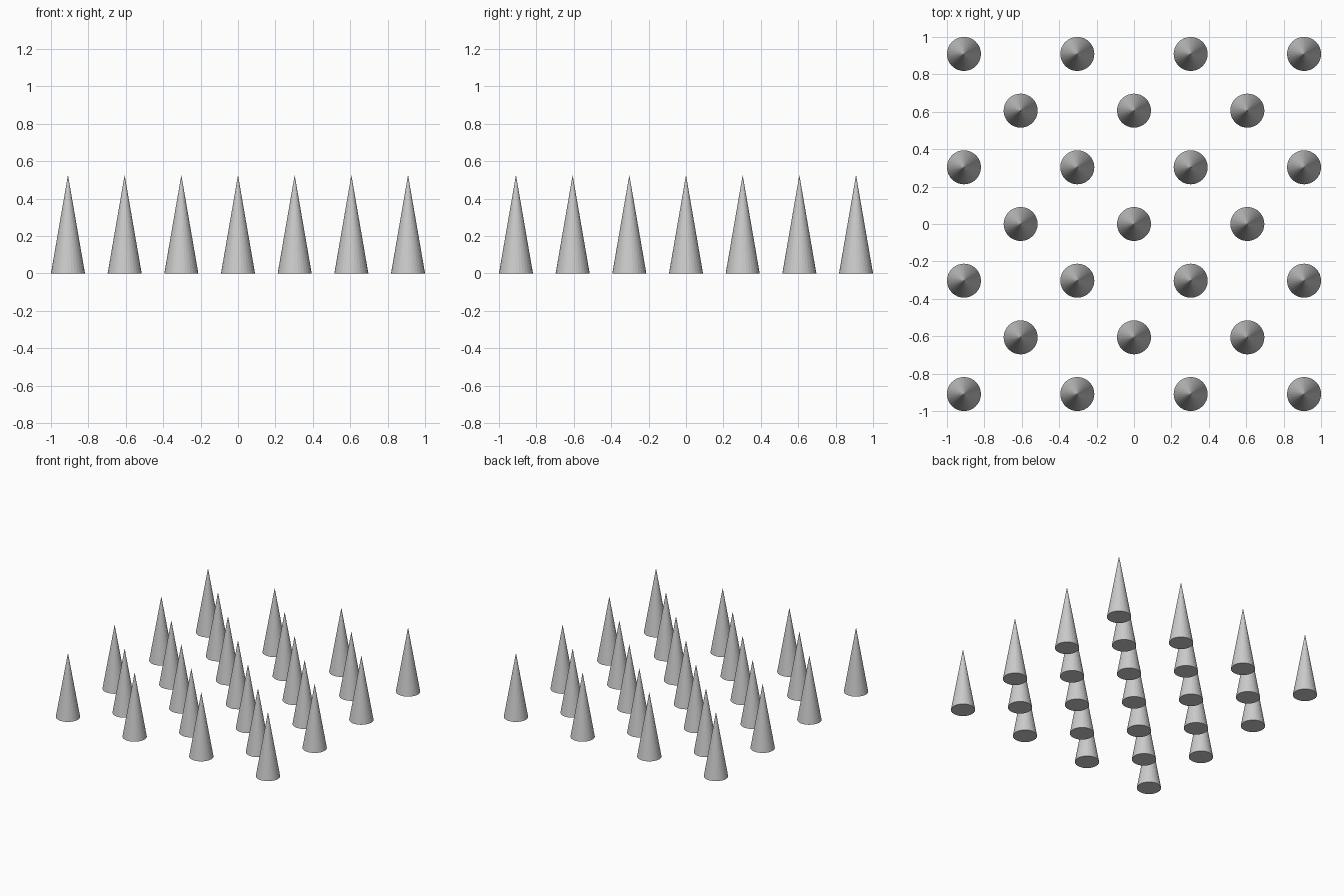
import bpy

if "Cube" in bpy.data.objects:
    bpy.data.objects.remove(bpy.data.objects["Cube"])

STEP = 1 / 3.3          # grid spacing, so the outer rims reach +-1
RADIUS = 0.3 * STEP
HEIGHT = 0.526

# one spike, standing on the ground
bpy.ops.mesh.primitive_cone_add(vertices=32, radius1=RADIUS, radius2=0,
                                depth=HEIGHT, end_fill_type='NGON')
first = bpy.context.object
for v in first.data.vertices:
    v.co.z += HEIGHT / 2
first.location.z = 0
mesh = first.data
mesh.name = "spike"
bpy.data.objects.remove(first)

# staggered field: rows of four alternating with rows of three
for row in range(-3, 4):
    for col in range(-3, 4):
        if row % 2 == col % 2 :
            spike = bpy.data.objects.new("spike", mesh)
            spike.location = (col * STEP, row * STEP, 0)
            bpy.context.collection.objects.link(spike)
